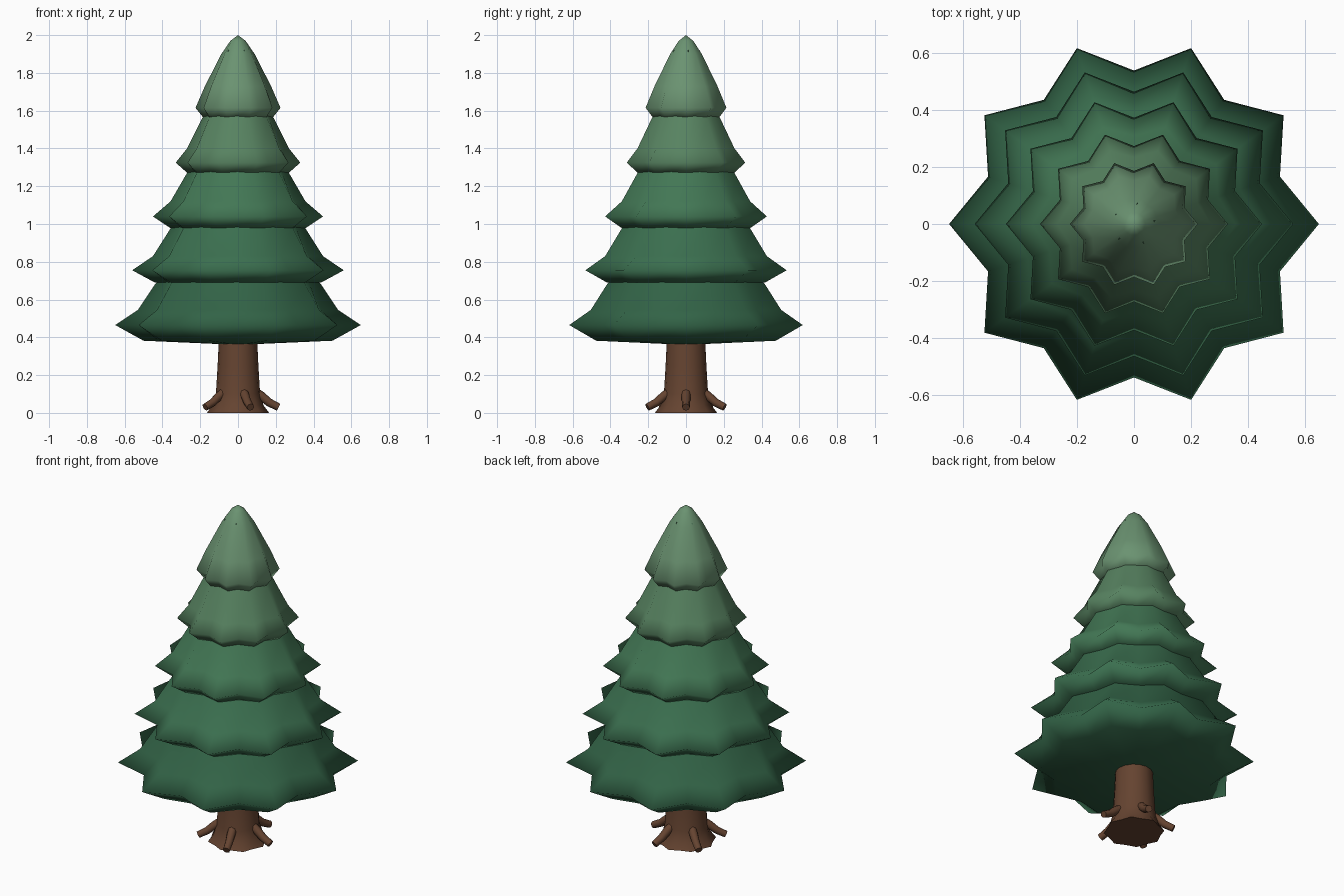
import bpy, bmesh, math
from mathutils import Vector

if "Cube" in bpy.data.objects:
    bpy.data.objects.remove(bpy.data.objects["Cube"])

def material(name, rgb):
    m = bpy.data.materials.new(name)
    m.diffuse_color = (*rgb, 1)
    m.use_nodes = True
    m.node_tree.nodes["Principled BSDF"].inputs["Base Color"].default_value = m.diffuse_color
    return m

def finish(name, bm, mat, angle):
    bmesh.ops.recalc_face_normals(bm, faces=bm.faces)
    me = bpy.data.meshes.new(name)
    bm.to_mesh(me)
    bm.free()
    ob = bpy.data.objects.new(name, me)
    bpy.context.collection.objects.link(ob)
    me.materials.append(mat)
    bpy.ops.object.select_all(action='DESELECT')
    ob.select_set(True)
    bpy.context.view_layer.objects.active = ob
    bpy.ops.object.shade_smooth_by_angle(angle=math.radians(angle))
    return ob

def bridge(bm, a, b):
    n = len(a)
    for i in range(n):
        bm.faces.new((a[i], a[(i + 1) % n], b[(i + 1) % n], b[i]))

def lathe(name, mat, rings, sides, angle, bottom, top):
    """Rings are (radius, z, notch ratio); every second vertex is a notch."""
    bm = bmesh.new()
    loops = []
    for r, z, notch in rings:
        loop = []
        for i in range(sides):
            a = 2 * math.pi * i / sides
            q = r * (notch if i % 2 else 1)
            loop.append(bm.verts.new((q * math.cos(a), q * math.sin(a), z)))
        loops.append(loop)
    for a, b in zip(loops, loops[1:]):
        bridge(bm, a, b)
    for loop, z in ((loops[0], bottom), (loops[-1], top)):
        c = bm.verts.new((0, 0, z))
        for i in range(sides):
            bm.faces.new((loop[i], loop[(i + 1) % sides], c))
    return finish(name, bm, mat, angle)

def tube(name, mat, path, sides=8):
    """Tapered tube along (x, y, z, radius) points."""
    bm = bmesh.new()
    pts = [Vector(p[:3]) for p in path]
    loops = []
    for i, p in enumerate(pts):
        d = (pts[min(i + 1, len(pts) - 1)] - pts[max(i - 1, 0)]).normalized()
        side = d.cross(Vector((0, 0, 1))).normalized()
        up = side.cross(d)
        loops.append([bm.verts.new(p + path[i][3] * (
            side * math.cos(2 * math.pi * k / sides) + up * math.sin(2 * math.pi * k / sides)))
            for k in range(sides)])
    for a, b in zip(loops, loops[1:]):
        bridge(bm, a, b)
    bm.faces.new(loops[0])
    bm.faces.new(loops[-1])
    return finish(name, bm, mat, 50)

bark = material("bark", (0.13, 0.057, 0.03))

# Trunk with flared foot
lathe("trunk", bark, [(0.165, 0, 0.9), (0.135, 0.04, 0.94), (0.117, 0.10, 1),
                      (0.108, 0.25, 1), (0.10, 0.42, 1)], 16, 50, 0, 0.42)

# Five roots
for k in range(5):
    a = math.radians(72 * k)
    prof = [(0.085, 0.115, 0.024), (0.125, 0.088, 0.024), (0.165, 0.055, 0.022), (0.215, 0.03, 0.02)]
    tube(f"root_{k + 1}", bark, [(r * math.cos(a), r * math.sin(a), z, w) for r, z, w in prof])

# Foliage tiers, lowest first: colour, rings from underside to top, underside z, top z
tiers = [
    ((0.032, 0.125, 0.062), [(0.50, 0.382), (0.65, 0.465), (0.53, 0.545), (0.44, 0.68), (0.27, 0.86)], 0.36, 0.95),
    ((0.043, 0.158, 0.078), [(0.44, 0.69), (0.56, 0.755), (0.45, 0.83), (0.355, 0.98), (0.21, 1.15)], 0.675, 1.23),
    ((0.055, 0.185, 0.09), [(0.36, 0.98), (0.45, 1.04), (0.357, 1.12), (0.27, 1.27), (0.15, 1.43)], 0.965, 1.5),
    ((0.095, 0.225, 0.118), [(0.27, 1.272), (0.33, 1.325), (0.27, 1.40), (0.19, 1.56), (0.11, 1.68)], 1.255, 1.74),
    ((0.145, 0.29, 0.165), [(0.185, 1.565), (0.225, 1.615), (0.175, 1.73), (0.088, 1.90), (0.04, 1.97)], 1.55, 2.0),
]
notches = [0.88, 0.83, 0.87, 0.91, 0.95]
for k, (rgb, rings, low, high) in enumerate(tiers):
    lathe(f"foliage_tier_{k + 1}", material(f"needles_{k + 1}", rgb),
          [(r, z, n) for (r, z), n in zip(rings, notches)], 20, 180, low, high)

# Tiny needle sprigs near the tip
dark = material("sprig", (0.05, 0.14, 0.075))
for k in range(5):
    a = math.radians(8 + 72 * k)
    tube(f"tip_sprig_{k + 1}", dark, [(r * math.cos(a), r * math.sin(a), z, w)
         for r, z, w in ((0.092, 1.865, 0.003), (0.07, 1.92, 0.003))], 5)
